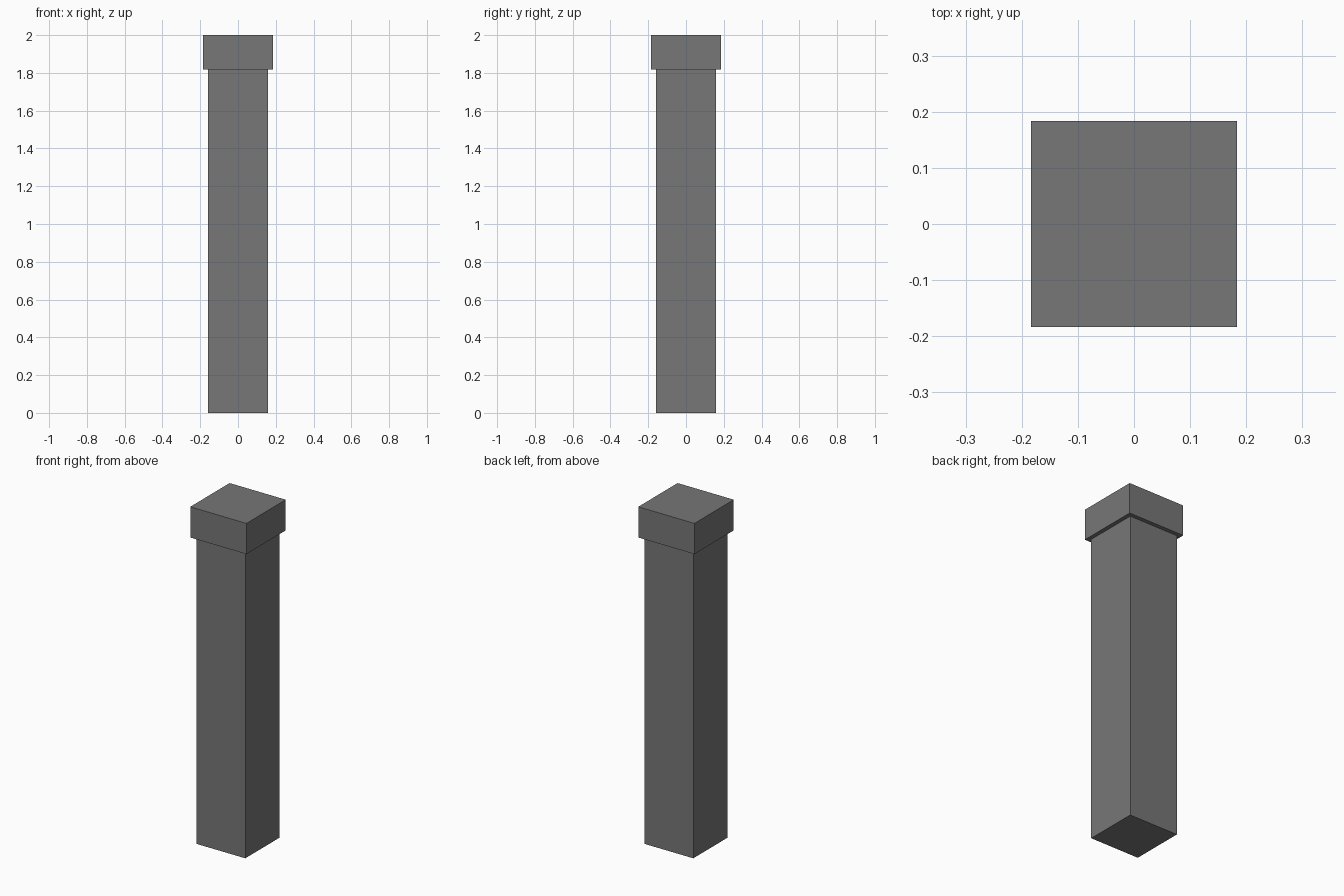
import bpy

if "Cube" in bpy.data.objects:
    bpy.data.objects.remove(bpy.data.objects["Cube"])

# Dark grey stone
stone = bpy.data.materials.new("dark_grey")
stone.diffuse_color = (0.184, 0.184, 0.184, 1.0)
stone.use_nodes = True
stone.node_tree.nodes["Principled BSDF"].inputs["Base Color"].default_value = stone.diffuse_color


def box(name, half_width, z_low, z_high):
    """Square box centred on the z axis between two heights."""
    bpy.ops.mesh.primitive_cube_add(size=1, location=(0, 0, (z_low + z_high) / 2))
    obj = bpy.context.object
    obj.name = name
    obj.scale = (2 * half_width, 2 * half_width, z_high - z_low)
    bpy.ops.object.transform_apply(location=False, rotation=False, scale=True)
    obj.data.materials.append(stone)
    return obj


# Square post
box("pillar_shaft", 0.16, 0.0, 1.818)

# Wider cap block on top
box("pillar_cap", 0.184, 1.818, 2.0)
